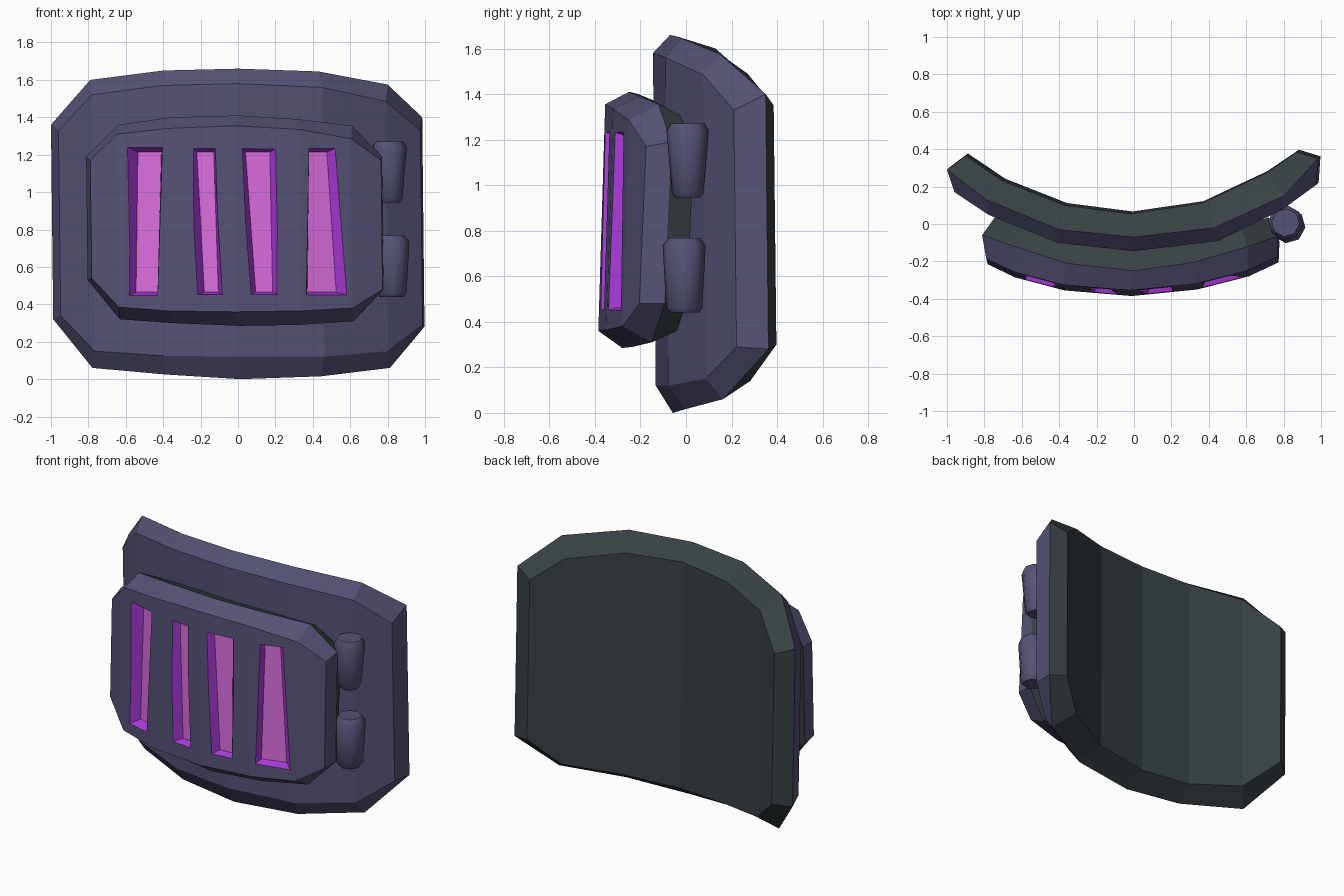
import bpy, bmesh, math
from mathutils import Vector

if "Cube" in bpy.data.objects:
    bpy.data.objects.remove(bpy.data.objects["Cube"])


def material(name, rgb):
    m = bpy.data.materials.new(name)
    m.diffuse_color = (*[(c / 255) ** 2.2 for c in rgb], 1)
    m.use_nodes = True
    m.node_tree.nodes["Principled BSDF"].inputs["Base Color"].default_value = m.diffuse_color
    return m


MATS = [material("slate_violet", (86, 83, 117)),
        material("dark_grey", (59, 67, 71)),
        material("glow_violet", (172, 62, 220)),
        material("glow_pink", (216, 108, 220))]


def make_object(name, bm):
    bmesh.ops.recalc_face_normals(bm, faces=bm.faces[:])
    me = bpy.data.meshes.new(name)
    bm.to_mesh(me)
    bm.free()
    for m in MATS:
        me.materials.append(m)
    ob = bpy.data.objects.new(name, me)
    bpy.context.collection.objects.link(ob)
    return ob


# Curved plate from three outlines (front, rim, back), each given per column
# as x, y, top z and bottom z; everything behind the rim is dark
def plate(name, rings, dx, dy):
    bm = bmesh.new()
    loops = []
    for xs, ys, tops, bots in rings:
        top = [bm.verts.new(p) for p in zip(xs, ys, tops)]
        bot = [bm.verts.new((x + dx, y + dy, z)) for x, y, z in zip(xs, ys, bots)]
        loops.append((top, bot))
    for k, (top, bot) in enumerate(loops):
        if k != 1:
            for i in range(len(top) - 1):
                f = bm.faces.new((top[i], top[i + 1], bot[i + 1], bot[i]))
                f.material_index = 1 if k == 2 else 0
    outlines = [t + b[::-1] for t, b in loops]
    for k in range(2):
        a, b = outlines[k], outlines[k + 1]
        for i in range(len(a)):
            j = (i + 1) % len(a)
            bm.faces.new((a[i], a[j], b[j], b[i])).material_index = k
    return make_object(name, bm)


plate("back_plate", [
    ([-.96, -.78, -.41, 0, .45, .79, .975], [.17, .05, -.10, -.145, -.09, .075, .21],
     [1.33, 1.52, 1.57, 1.58, 1.56, 1.485, 1.33], [.34, .15, .125, .12, .12, .15, .29]),
    ([-1, -.79, -.40, 0, .43, .80, .985], [.29, .13, -.03, -.07, -.02, .15, .35],
     [1.36, 1.60, 1.65, 1.66, 1.645, 1.575, 1.40], [.32, .06, .025, 0, .015, .06, .28]),
    ([-.90, -.70, -.37, -.02, .36, .70, .87], [.365, .23, .10, .055, .11, .27, .385],
     [1.33, 1.51, 1.56, 1.58, 1.56, 1.49, 1.35], [.34, .15, .10, .09, .10, .14, .30])],
    .012, .012)

front = plate("front_plate", [
    ([-.79, -.645, -.38, -.02, .33, .605, .765], [-.185, -.255, -.325, -.355, -.32, -.25, -.175],
     [1.17, 1.31, 1.34, 1.355, 1.335, 1.285, 1.17], [.54, .385, .365, .36, .365, .38, .48]),
    ([-.812, -.64, -.36, 0, .32, .61, .77], [-.06, -.12, -.21, -.25, -.205, -.12, -.065],
     [1.19, 1.36, 1.40, 1.41, 1.39, 1.355, 1.19], [.53, .32, .30, .285, .29, .31, .48]),
    ([-.745, -.60, -.35, 0, .31, .57, .72], [.035, -.02, -.09, -.12, -.08, -.01, .035],
     [1.17, 1.31, 1.35, 1.36, 1.34, 1.30, 1.17], [.54, .37, .35, .34, .35, .36, .49])],
    .008, -.03)


# Glowing slots: opening left/right x at the top and bottom, then the same for the floor
def surface_y(x, z):
    return -.36 + .30 * x * x - .03 * (1.3 - z)


SLOTS = [(-.58, -.405, -.575, -.43, -.535, -.41, -.545, -.43),
         (-.24, -.12, -.22, -.08, -.22, -.13, -.18, -.105),
         (.02, .21, .065, .215, .04, .17, .095, .185),
         (.38, .525, .365, .58, .38, .475, .37, .525)]
DEPTH = .06
for n, (a, b, c, d, e, f, g, h) in enumerate(SLOTS):
    outer = [(a, 1.235), (b, 1.235), (d, .45), (c, .45)]
    inner = [(e, 1.215), (f, 1.215), (h, .465), (g, .465)]
    bm = bmesh.new()
    mouth, floor = [], []
    for (ox, oz), (ix, iz) in zip(outer, inner):
        po = Vector((ox, surface_y(ox, oz), oz))
        pi = Vector((ix, surface_y(ix, iz) + DEPTH, iz))
        mouth.append(bm.verts.new(po + (po - pi) * .8))
        floor.append(bm.verts.new(pi))
    bm.faces.new(mouth).material_index = 2
    bm.faces.new(floor[::-1]).material_index = 3
    for i in range(4):
        j = (i + 1) % 4
        bm.faces.new((mouth[i], floor[i], floor[j], mouth[j])).material_index = 2
    cutter = make_object("slot_cutter_%d" % n, bm)
    cutter.hide_render = True
    mod = front.modifiers.new("slot", 'BOOLEAN')
    mod.operation = 'DIFFERENCE'
    mod.solver = 'EXACT'
    mod.object = cutter
    bpy.context.view_layer.objects.active = front
    bpy.ops.object.modifier_apply(modifier=mod.name)
    bpy.data.objects.remove(cutter)


# Hinge barrels: turned, tapered eight-sided profiles
def barrel(name, centre, profile, sides=8):
    bm = bmesh.new()
    rows = []
    for r, z in profile:
        rows.append([bm.verts.new((centre[0] + r * math.cos(t), centre[1] + r * math.sin(t), z))
                     for t in (math.tau * (i - .15) / sides for i in range(sides))])
    for lo, hi in zip(rows, rows[1:]):
        for i in range(sides):
            j = (i + 1) % sides
            bm.faces.new((lo[i], lo[j], hi[j], hi[i]))
    bm.faces.new(rows[0][::-1])
    bm.faces.new(rows[-1])
    ob = make_object(name, bm)
    bpy.ops.object.select_all(action='DESELECT')
    ob.select_set(True)
    bpy.context.view_layer.objects.active = ob
    bpy.ops.object.shade_smooth_by_angle(angle=math.radians(50))


barrel("upper_hinge", (.81, .007), [(.055, .945), (.07, .965), (.093, 1.24), (.075, 1.27)])
barrel("lower_hinge", (.822, -.008), [(.065, .44), (.08, .46), (.095, .735), (.07, .768)])
